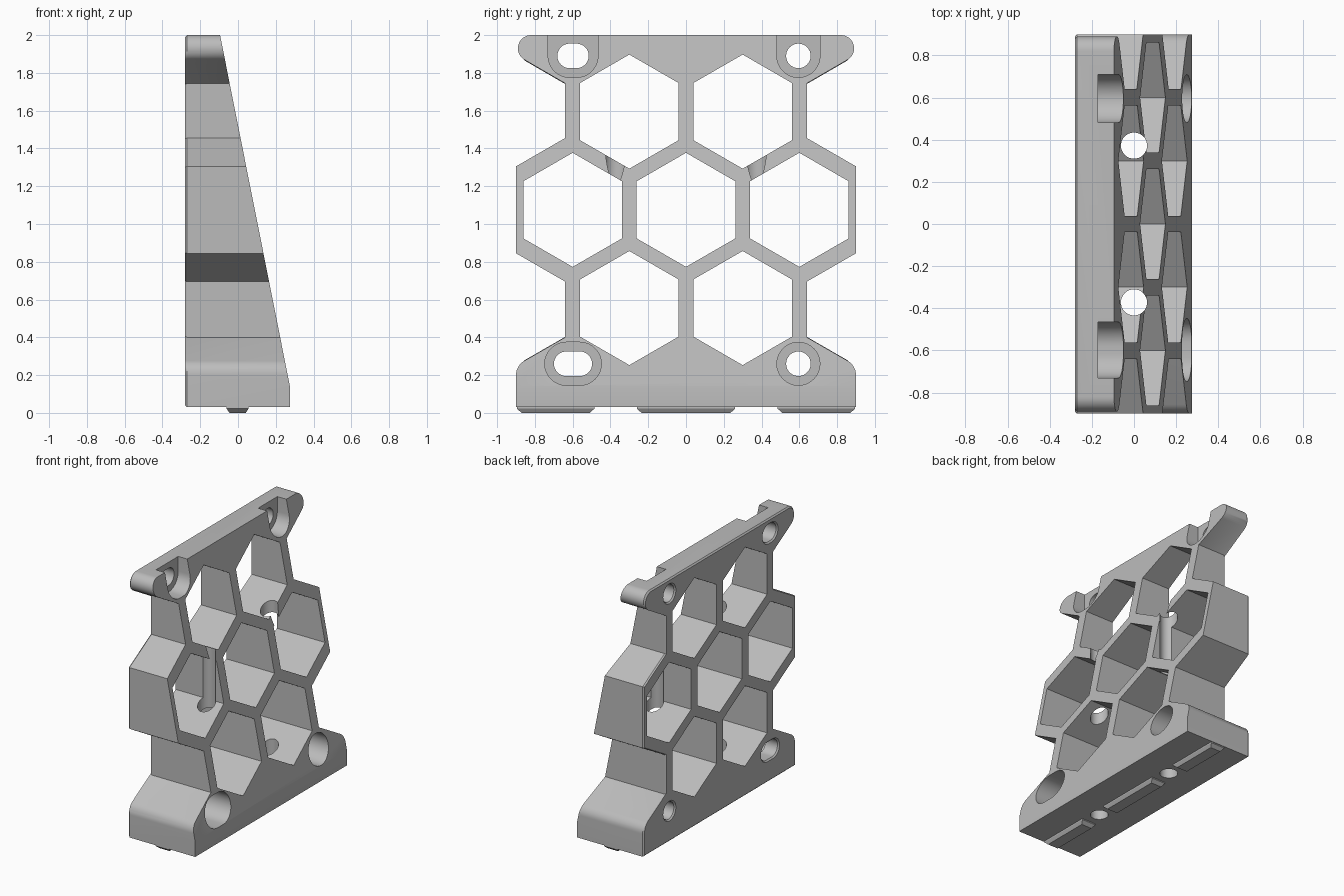
import bpy, bmesh
from math import sin, cos, pi, radians

old = bpy.data.objects.get("Cube")
if old:
    bpy.data.objects.remove(old)

grey = bpy.data.materials.new("plain grey")
grey.use_nodes = True
grey.diffuse_color = (0.5, 0.5, 0.5, 1)
grey.node_tree.nodes["Principled BSDF"].inputs["Base Color"].default_value = (0.5, 0.5, 0.5, 1)

BACK, FRONT = -0.28, 0.275


def loft(bm, rings):
    """Closed solid through rings of matching 3D points."""
    rows = [[bm.verts.new(p) for p in ring] for ring in rings]
    for a, b in zip(rows, rows[1:]):
        for i in range(len(a)):
            j = (i + 1) % len(a)
            bm.faces.new((a[i], a[j], b[j], b[i]))
    bm.faces.new(rows[0])
    bm.faces.new(rows[-1])


def along_x(bm, *layers):
    """Each layer is (x, outline of y-z pairs)."""
    loft(bm, [[(x, y, z) for y, z in pts] for x, pts in layers])


def finish(bm, name):
    bmesh.ops.recalc_face_normals(bm, faces=bm.faces)
    mesh = bpy.data.meshes.new(name)
    bm.to_mesh(mesh)
    bm.free()
    mesh.materials.append(grey)
    ob = bpy.data.objects.new(name, mesh)
    bpy.context.collection.objects.link(ob)
    return ob


def combine(body, cutter, operation):
    bpy.context.view_layer.objects.active = body
    mod = body.modifiers.new("cut", 'BOOLEAN')
    mod.object, mod.operation, mod.solver = cutter, operation, 'EXACT'
    bpy.ops.object.modifier_apply(modifier=mod.name)
    bpy.data.objects.remove(cutter)


def arc(cy, cz, r, a0, a1, n):
    angles = [radians(a0 + (a1 - a0) * i / n) for i in range(n + 1)]
    return [(cy + r * cos(a), cz + r * sin(a)) for a in angles]


def slot(cy, cz, half, r, open_top=False):
    pts = arc(cy + half, cz, r, -90, 90, 16) + arc(cy - half, cz, r, 90, 270, 16)
    if open_top:
        pts = arc(cy + half, cz, r, -90, 0, 12) + [(cy + half + r, 2.2), (cy - half - r, 2.2)]
        pts += arc(cy - half, cz, r, 180, 270, 12)
    if half == 0:  # a round hole repeats its end points
        pts = [p for i, p in enumerate(pts)
               if abs(p[0] - pts[i - 1][0]) + abs(p[1] - pts[i - 1][1]) > 1e-5]
    return pts


# Side outline: base, honeycomb flank and rounded top lug, mirrored
half = [(0.9, 0.03)] + arc(0.813, 0.2, 0.087, 0, 60, 10)
half += [(0.64, 0.4), (0.64, 0.695), (0.9, 0.845), (0.9, 1.305), (0.64, 1.455), (0.64, 1.745)]
half += arc(0.82, 1.93, 0.07, -60, 90, 16)
outline = half + [(-y, z) for y, z in reversed(half)]
chamfered = [(y * 0.99, 1.015 + (z - 1.015) * 0.99) for y, z in outline]
bm = bmesh.new()
along_x(bm, (BACK, chamfered), (BACK + 0.01, outline), (0.4, outline))
body = finish(bm, "honeycomb_bracket")

# Wedge-shaped envelope with the sloping face
bm = bmesh.new()
wedge = [(-0.5, -0.1), (FRONT, -0.1), (FRONT, 0.14), (-0.095, 2.0), (-0.115, 2.1), (-0.5, 2.1)]
loft(bm, [[(x, y, z) for x, z in wedge] for y in (-1.1, 1.1)])
combine(body, finish(bm, "wedge_cutter"), 'INTERSECT')

# Hexagonal openings
bm = bmesh.new()
for cy, cz in [(-0.3, 0.555), (0.3, 0.555), (-0.6, 1.075), (0, 1.075),
               (0.6, 1.075), (-0.3, 1.595), (0.3, 1.595)]:
    hexagon = arc(cy, cz, 0.302, 30, 330, 5)
    along_x(bm, (-0.5, hexagon), (0.5, hexagon))
combine(body, finish(bm, "hex_cutter"), 'DIFFERENCE')

# Vertical bolt channels
bm = bmesh.new()
for cy in (-0.372, 0.372):
    ring = arc(0, cy, 0.062, 0, 348.75, 31)
    loft(bm, [[(x, y, z) for x, y in ring] for z in (-0.2, 2.2)])
combine(body, finish(bm, "channel_cutter"), 'DIFFERENCE')

# Screw holes and counterbores: round on one side, slotted on the other
holes = [(0.595, 0.26, 0, 0, False), (-0.598, 0.26, 0.036, 0.036, False),
         (0.595, 1.89, 0, 0, True), (-0.598, 1.89, 0.018, 0.018, True)]
bm = bmesh.new()
for cy, cz, h, hb, is_open in holes:
    wide, narrow = slot(cy, cz, h, 0.085), slot(cy, cz, h, 0.065)
    along_x(bm, (BACK - 0.01, wide), (BACK + 0.01, narrow), (0, narrow))
combine(body, finish(bm, "hole_cutter"), 'DIFFERENCE')
bm = bmesh.new()
for cy, cz, h, hb, is_open in holes:
    bore = slot(cy, cz, hb, 0.114, is_open)
    along_x(bm, (-0.17, bore), (0.5, bore))
combine(body, finish(bm, "counterbore_cutter"), 'DIFFERENCE')

body.select_set(True)
bpy.ops.object.shade_smooth_by_angle(angle=radians(25))

# Locating ribs under the base, chamfered all round
for name, y0, y1 in [("rib_near", -0.895, -0.485), ("rib_middle", -0.26, 0.26),
                     ("rib_far", 0.485, 0.895)]:
    bm = bmesh.new()
    rings = []
    for z, c in [(0, 0.025), (0.022, 0), (0.035, 0)]:
        rings.append([(-0.06 + c * 0.6, y0 + c, z), (0.056 - c * 0.6, y0 + c, z),
                      (0.056 - c * 0.6, y1 - c, z), (-0.06 + c * 0.6, y1 - c, z)])
    loft(bm, rings)
    finish(bm, name)
